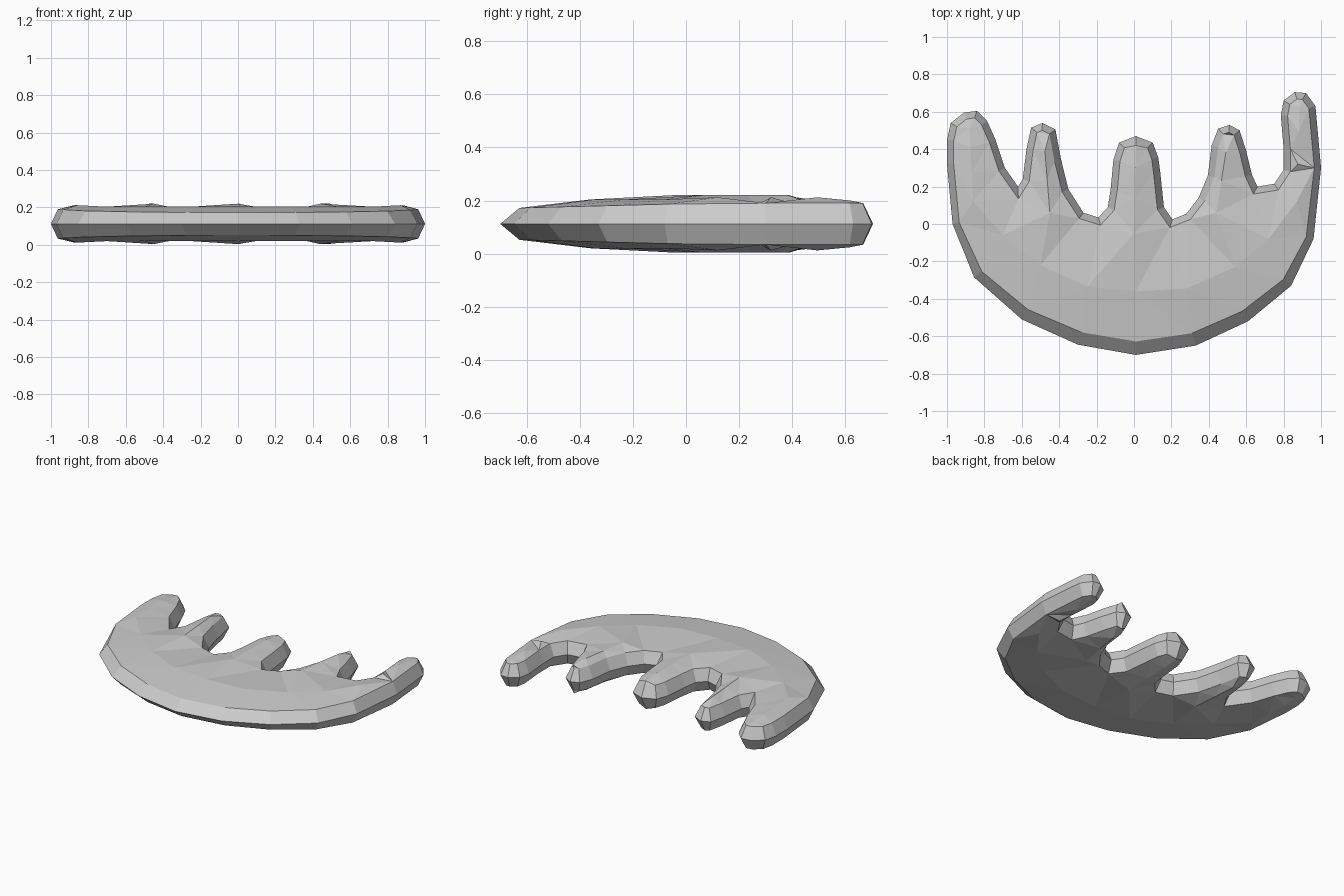
import bpy, bmesh
from mathutils import Vector
from mathutils.geometry import delaunay_2d_cdt

if "Cube" in bpy.data.objects:
    bpy.data.objects.remove(bpy.data.objects["Cube"])

MID = 0.112   # height of the widest edge; top and bottom mirror about it

# Outline at mid height, counter-clockwise: rounded rim, then prongs from right to left
rim = [(-1, .32), (-.97, 0), (-.855, -.285), (-.6, -.51), (-.3, -.645), (.01, -.70),
       (.33, -.65), (.61, -.52), (.84, -.33), (.96, -.08), (1, .30)]
prong_right_end = [(.97, .63), (.92, .70), (.86, .705), (.80, .66), (.785, .58),
                   (.80, .40), (.80, .29), (.75, .215), (.66, .20)]
prong_right = [(.63, .265), (.60, .39), (.565, .50), (.51, .53), (.45, .51), (.415, .42),
               (.395, .26), (.345, .14), (.28, .055), (.205, .025)]
prong_middle = [(.16, .09), (.14, .28), (.13, .355), (.10, .435), (.01, .47), (-.08, .435),
                (-.11, .345), (-.125, .185), (-.14, .09), (-.19, .035)]
prong_left = [(-.27, .06), (-.35, .185), (-.39, .345), (-.42, .505), (-.49, .54),
              (-.55, .515), (-.575, .40), (-.595, .24), (-.62, .20)]
prong_left_end = [(-.69, .30), (-.74, .45), (-.785, .55), (-.84, .605), (-.91, .595),
                  (-.98, .54), (-1, .45)]
outline = [Vector(p) for p in rim + prong_right_end + prong_right + prong_middle
           + prong_left + prong_left_end]

# Crown of the body and ridge along each prong: (x, y, height above mid)
crown = [(x, y, .092) for x, y in ((-.7, -.06), (-.5, -.22), (-.25, -.335), (.01, -.36),
                                   (.28, -.345), (.54, -.23), (.72, -.08))]
for root, tip, h in (((-.86, .12), (-.88, .51), .1), ((-.45, .06), (-.485, .50), .108),
                     ((0, -.05), (.01, .42), .108), ((.44, .06), (.508, .49), .108),
                     ((.87, .12), (.885, .62), .1)):
    a, b = Vector(root), Vector(tip)
    for t in (0, .4, .75, 1):
        p = a.lerp(b, t)
        crown.append((p.x, p.y, h - (.012 if t == 1 else 0)))


def inset(i):
    """Mitred inward offset of outline corner i; wider along the rounded rim."""
    p = outline[i]
    d1 = (p - outline[i - 1]).normalized()
    d2 = (outline[(i + 1) % len(outline)] - p).normalized()
    n1, n2 = Vector((-d1.y, d1.x)), Vector((-d2.y, d2.x))
    n = (n1 + n2).normalized()
    width = .036 + max(0, -p.y) * .05
    return p + n * min(width / max(n.dot(n1), .3), .085)


shoulder = [inset(i) for i in range(len(outline))]
N = len(outline)

# Fill the shoulder loop through the crown points
pts = shoulder + [Vector(c[:2]) for c in crown]
verts, _, tris, origins, _, _ = delaunay_2d_cdt(
    pts, [(i, (i + 1) % N) for i in range(N)], [], 1, 1e-5)


def lift(k):
    src = origins[k][0] if origins[k] else 0
    if src >= N:
        return crown[src - N][2]
    return .06 + .018 * min(1, max(0, (verts[k].y + .63) / .7))


bm = bmesh.new()
edge = [bm.verts.new((p.x, p.y, MID)) for p in outline]
loop_index = {o: k for k, src in enumerate(origins) for o in src}
for side in (1, -1):
    layer = [bm.verts.new((v.x, v.y, MID + side * lift(k))) for k, v in enumerate(verts)]
    for t in tris:
        bm.faces.new([layer[k] for k in t])
    for i in range(N):
        j = (i + 1) % N
        bm.faces.new((edge[i], edge[j], layer[loop_index[j]], layer[loop_index[i]]))

# Tidy the fill into mostly quads
bmesh.ops.join_triangles(bm, faces=[f for f in bm.faces if len(f.verts) == 3],
                         angle_face_threshold=.3, angle_shape_threshold=.9)
bmesh.ops.recalc_face_normals(bm, faces=bm.faces)
mesh = bpy.data.meshes.new("pronged_crescent")
bm.to_mesh(mesh)
bm.free()
bpy.context.collection.objects.link(bpy.data.objects.new("pronged_crescent", mesh))
